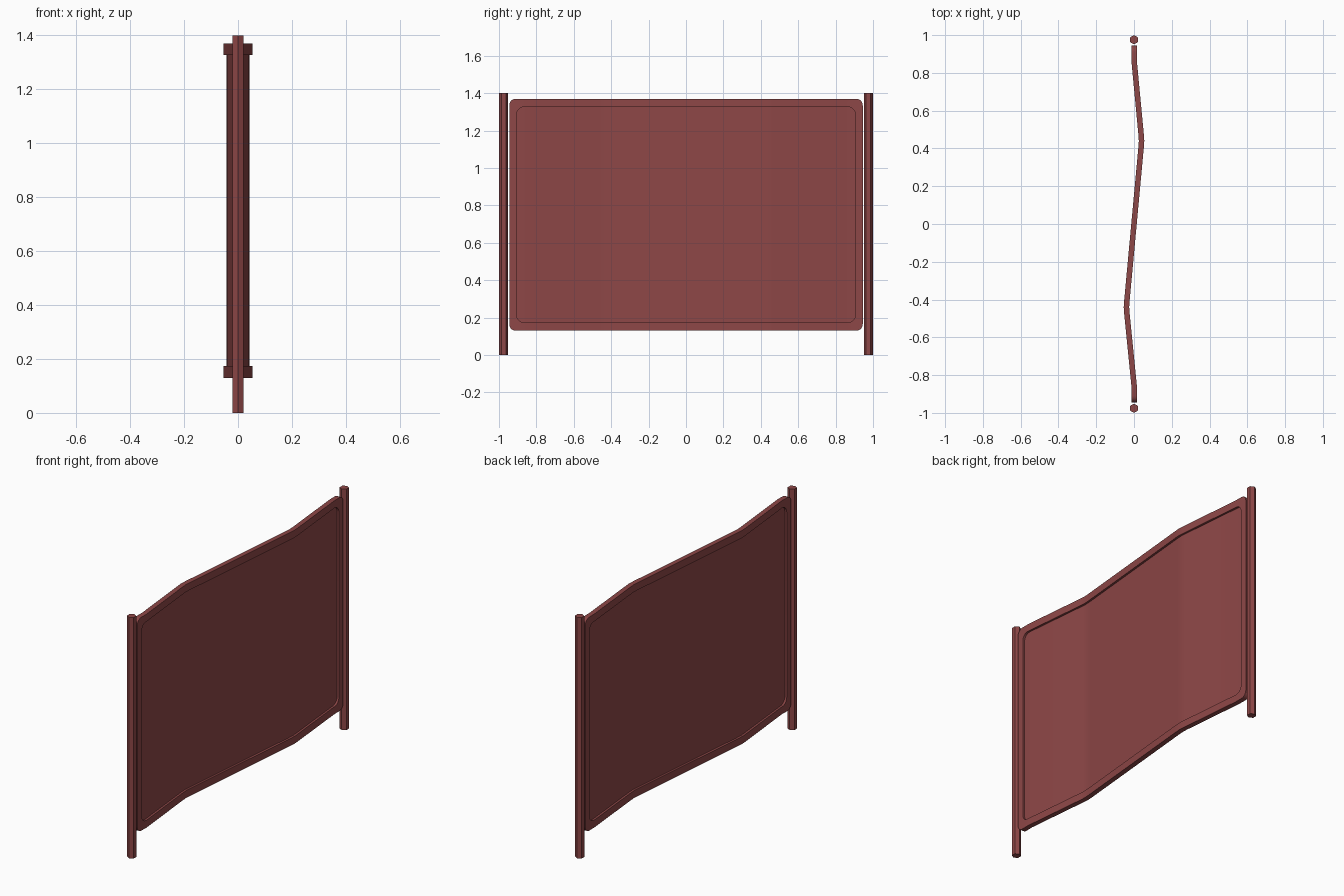
import bpy, bmesh, math

cube = bpy.data.objects.get("Cube")
if cube:
    bpy.data.objects.remove(cube)

red = bpy.data.materials.new("dull red")
colour = (0.27, 0.063, 0.063, 1)
red.use_nodes = True
red.diffuse_color = colour
red.node_tree.nodes["Principled BSDF"].inputs["Base Color"].default_value = colour

MID_Z = 0.75
# Bends of the panel in plan: (y, x)
WAVE = [(-0.95, 0.0), (-0.86, 0.001), (-0.47, -0.038), (-0.44, -0.04), (-0.41, -0.038),
        (0.41, 0.038), (0.44, 0.04), (0.47, 0.038), (0.86, 0.001), (0.95, 0.0)]


def wave(y):
    for (y0, x0), (y1, x1) in zip(WAVE, WAVE[1:]):
        if y <= y1:
            return x0 + (x1 - x0) * (y - y0) / (y1 - y0)
    return 0.0


def upper_edge(half_y, half_z, radius, steps=5):
    """Upper half of a rounded rectangle, from -y to +y."""
    arc = [(half_y - radius + radius * math.cos(a), half_z - radius + radius * math.sin(a))
           for a in (i * math.pi / 2 / steps for i in range(steps + 1))]
    top = [(y, half_z) for y, x in WAVE[1:-1]]
    return [(-y, z) for y, z in arc] + top + arc[::-1]


def finish(name, bm):
    bmesh.ops.recalc_face_normals(bm, faces=bm.faces)
    mesh = bpy.data.meshes.new(name)
    bm.to_mesh(mesh)
    bm.free()
    obj = bpy.data.objects.new(name, mesh)
    bpy.context.collection.objects.link(obj)
    mesh.materials.append(red)
    bpy.ops.object.select_all(action="DESELECT")
    obj.select_set(True)
    bpy.context.view_layer.objects.active = obj
    return obj


def add_loop(bm, points, offset):
    return [bm.verts.new((wave(y) + offset, y, MID_Z + z)) for y, z in points]


def bridge(bm, a, b):
    for i in range(len(a)):
        j = (i + 1) % len(a)
        bm.faces.new((a[i], a[j], b[j], b[i]))


outer = upper_edge(0.945, 0.62, 0.035)
inner = upper_edge(0.905, 0.577, 0.04)

# Rounded frame with a rectangular section, following the wave
bm = bmesh.new()
rings = []
for edge, offset in ((outer, -0.0145), (outer, 0.0145), (inner, 0.0145), (inner, -0.0145)):
    loop = edge + [(y, -z) for y, z in reversed(edge)]
    rings.append(add_loop(bm, loop, offset))
for k in range(4):
    bridge(bm, rings[k], rings[(k + 1) % 4])
finish("panel_frame", bm)
bpy.ops.object.shade_smooth_by_angle(angle=math.radians(30))

# Thin sheet inside the frame, made of columns
bm = bmesh.new()
for offset in (-0.002, 0.002):
    top = add_loop(bm, inner, offset)
    bottom = add_loop(bm, [(y, -z) for y, z in inner], offset)
    for i in range(len(inner) - 1):
        bm.faces.new((bottom[i], bottom[i + 1], top[i + 1], top[i]))
finish("panel_sheet", bm)
bpy.ops.object.shade_smooth_by_angle(angle=math.radians(30))

# Six-sided posts at both ends
for name, side in (("front_post", -1), ("back_post", 1)):
    bpy.ops.mesh.primitive_cylinder_add(vertices=6, radius=0.0245, depth=1.4,
                                        location=(0, side * 0.9755, 0.7))
    post = bpy.context.object
    post.name = name
    post.data.materials.append(red)
